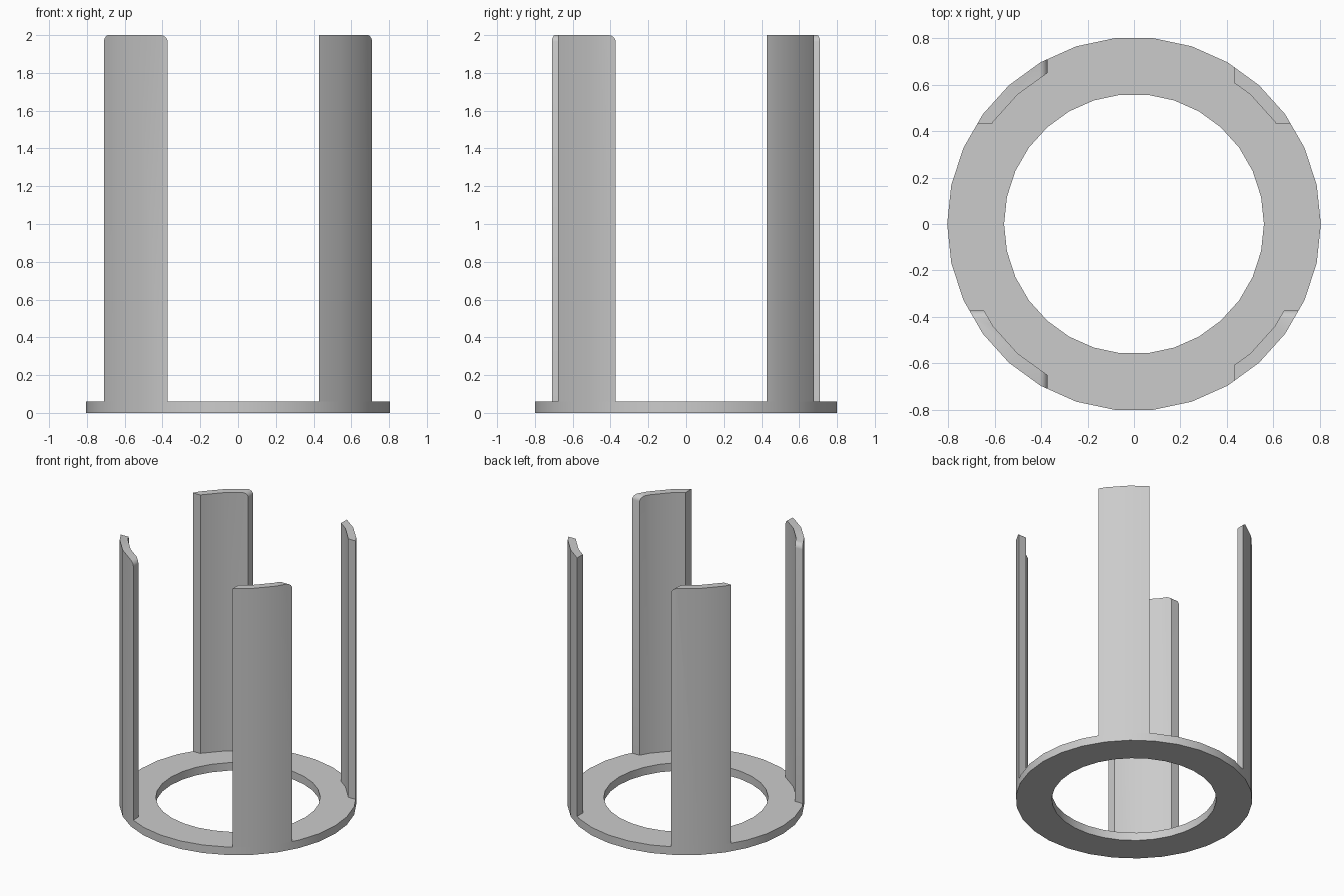
import bpy, bmesh, math
from mathutils import Vector

cube = bpy.data.objects.get("Cube")
if cube:
    bpy.data.objects.remove(cube, do_unlink=True)

SIDES = 30
OUTER, RING_INNER, POST_INNER = 0.805, 0.56, 0.75
BASE, TOP, ROUND = 0.06, 2.0, 0.04

grey = bpy.data.materials.new("plain grey")
grey.use_nodes = True
colour = (0.6, 0.6, 0.6, 1)
grey.diffuse_color = colour
grey.node_tree.nodes["Principled BSDF"].inputs["Base Color"].default_value = colour


def polar(r, k, z):
    a = math.tau * k / SIDES
    return Vector((r * math.cos(a), r * math.sin(a), z))


def finish(bm, name):
    bmesh.ops.recalc_face_normals(bm, faces=bm.faces)
    mesh = bpy.data.meshes.new(name)
    bm.to_mesh(mesh)
    bm.free()
    mesh.materials.append(grey)
    obj = bpy.data.objects.new(name, mesh)
    bpy.context.collection.objects.link(obj)
    bpy.ops.object.select_all(action="DESELECT")
    obj.select_set(True)
    bpy.context.view_layer.objects.active = obj
    bpy.ops.object.shade_smooth_by_angle(angle=math.radians(30))


def cut(bm, point, normal):
    """Remove everything beyond a plane and close the opening."""
    geom = bm.verts[:] + bm.edges[:] + bm.faces[:]
    res = bmesh.ops.bisect_plane(bm, geom=geom, dist=1e-6, plane_co=point,
                                 plane_no=normal, clear_outer=True)
    edges = [e for e in res["geom_cut"]
             if isinstance(e, bmesh.types.BMEdge) and e.is_boundary]
    if edges:
        bmesh.ops.edgeloop_fill(bm, edges=edges)


def trim(bm, axis, sign):
    """Trim one flank; flanks on the negative side get a rounded top."""
    limit = 0.43 if sign > 0 else 0.372
    out = Vector((0, 0, 0))
    out[axis] = -sign                      # points toward the centre
    up = Vector((0, 0, 1))
    if sign > 0:
        cut(bm, out * -limit, out)
        return
    centre = out * (-limit - ROUND) + up * (TOP - ROUND)
    for i in range(6):
        a = math.radians(15 * i)
        normal = out * math.cos(a) + up * math.sin(a)
        cut(bm, centre + normal * ROUND, normal)


# Base ring
bm = bmesh.new()
loops = [[bm.verts.new(polar(r, k, z)) for k in range(SIDES)]
         for r, z in ((OUTER, 0), (OUTER, BASE), (RING_INNER, BASE), (RING_INNER, 0))]
for i in range(4):
    a, b = loops[i], loops[(i + 1) % 4]
    for k in range(SIDES):
        n = (k + 1) % SIDES
        bm.faces.new((a[k], a[n], b[n], b[k]))
finish(bm, "base_ring")

# Four upright curved posts, flush with the rim
for name, sx, sy in (("back_left_post", 1, 1), ("back_right_post", -1, 1),
                     ("front_right_post", -1, -1), ("front_left_post", 1, -1)):
    middle = math.degrees(math.atan2(sy, sx)) % 360
    ks = [k for k in range(SIDES) if abs(k * 360 / SIDES - middle) < 34]
    bm = bmesh.new()
    outline = [polar(OUTER, k, BASE) for k in ks]
    outline += [polar(POST_INNER, k, BASE) for k in reversed(ks)]
    face = bm.faces.new([bm.verts.new(p) for p in outline])
    top = bmesh.ops.extrude_face_region(bm, geom=[face], use_keep_orig=True)["geom"]
    bmesh.ops.translate(bm, vec=(0, 0, TOP - BASE),
                        verts=[v for v in top if isinstance(v, bmesh.types.BMVert)])
    trim(bm, 0, sx)
    trim(bm, 1, sy)
    finish(bm, name)
